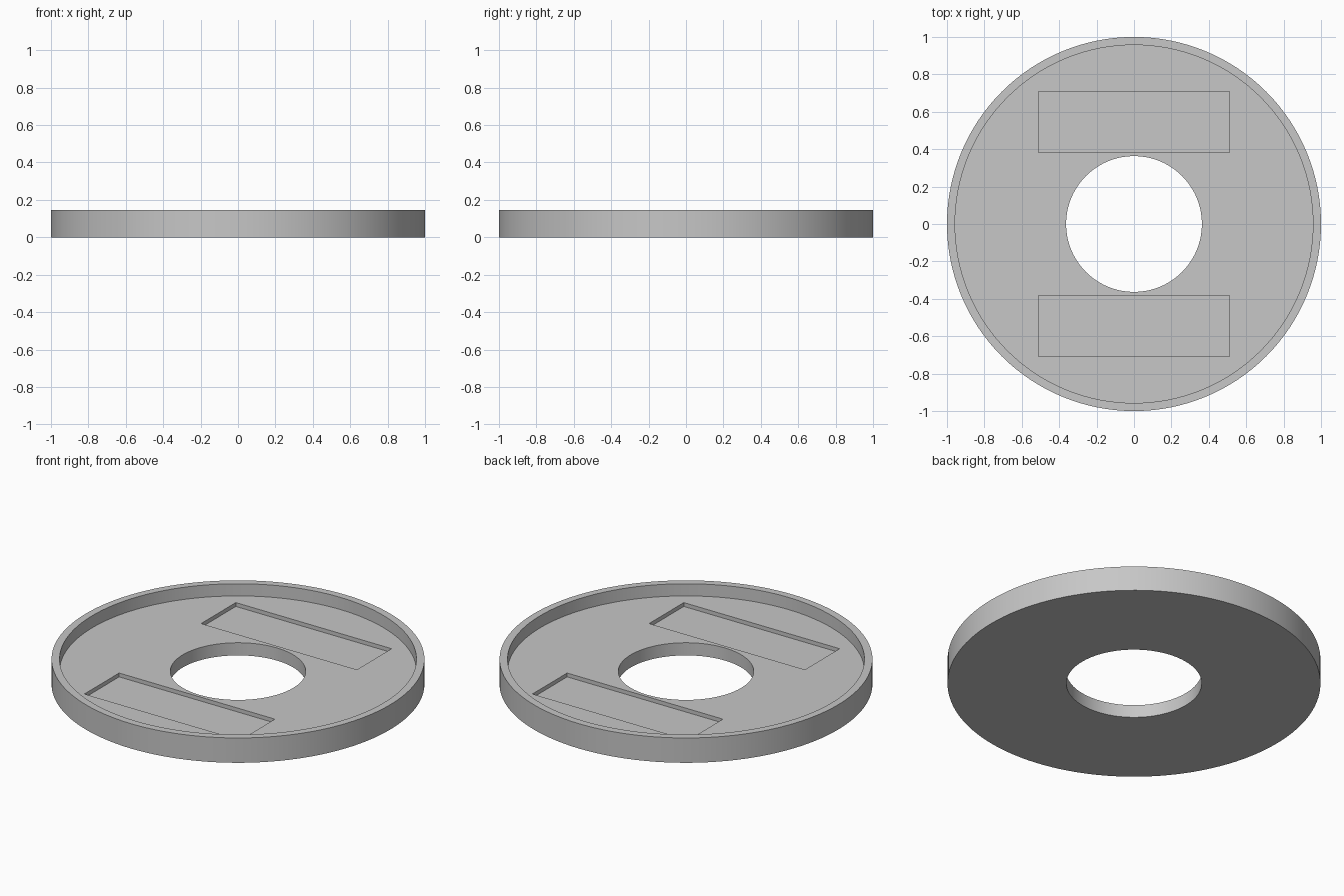
import bpy
import bmesh
import math

cube = bpy.data.objects.get("Cube")
if cube:
    bpy.data.objects.remove(cube, do_unlink=True)

SEGMENTS = 128
HEIGHT, FLOOR, POCKET = 0.147, 0.075, 0.052
OUTER, INNER, HOLE = 1.0, 0.957, 0.363

grey = bpy.data.materials.new("plain grey")
grey.use_nodes = True
colour = (0.57, 0.57, 0.57, 1)
grey.diffuse_color = colour
grey.node_tree.nodes["Principled BSDF"].inputs["Base Color"].default_value = colour

bm = bmesh.new()


def loop(points, z):
    """Closed loop of edges at height z."""
    verts = [bm.verts.new((x, y, z)) for x, y in points]
    for a, b in zip(verts, verts[1:] + verts[:1]):
        bm.edges.new((a, b))
    return verts


def ring(radius, z):
    angles = [2 * math.pi * i / SEGMENTS for i in range(SEGMENTS)]
    return loop([(radius * math.cos(a), radius * math.sin(a)) for a in angles], z)


def bridge(a, b):
    """Quads between two matching loops."""
    n = len(a)
    for i in range(n):
        j = (i + 1) % n
        bm.faces.new((a[i], a[j], b[j], b[i]))


# Rim, outer wall, underside and central hole
floor_edge = ring(INNER, FLOOR)
hole_top = ring(HOLE, FLOOR)
profile = [floor_edge, ring(INNER, HEIGHT), ring(OUTER, HEIGHT),
           ring(OUTER, 0), ring(HOLE, 0), hole_top]
for a, b in zip(profile, profile[1:]):
    bridge(a, b)

# Two shallow rectangular pockets
floor_loops = [floor_edge, hole_top]
for side in (-1, 1):
    near, far = side * 0.383, side * 0.708
    corners = [(-0.51, near), (0.51, near), (0.51, far), (-0.51, far)]
    top, bottom = loop(corners, FLOOR), loop(corners, POCKET)
    bridge(top, bottom)
    bm.faces.new(bottom)
    floor_loops.append(top)

# Recessed floor around the hole and pockets
edges = [bm.edges.get((a, b)) for verts in floor_loops
         for a, b in zip(verts, verts[1:] + verts[:1])]
bmesh.ops.triangle_fill(bm, use_beauty=True, use_dissolve=False, edges=edges)
bmesh.ops.recalc_face_normals(bm, faces=bm.faces[:])

mesh = bpy.data.meshes.new("ring_tray")
bm.to_mesh(mesh)
bm.free()
mesh.materials.append(grey)
tray = bpy.data.objects.new("ring_tray", mesh)
bpy.context.collection.objects.link(tray)

bpy.ops.object.select_all(action="DESELECT")
tray.select_set(True)
bpy.context.view_layer.objects.active = tray
bpy.ops.object.shade_smooth_by_angle(angle=math.radians(30))
